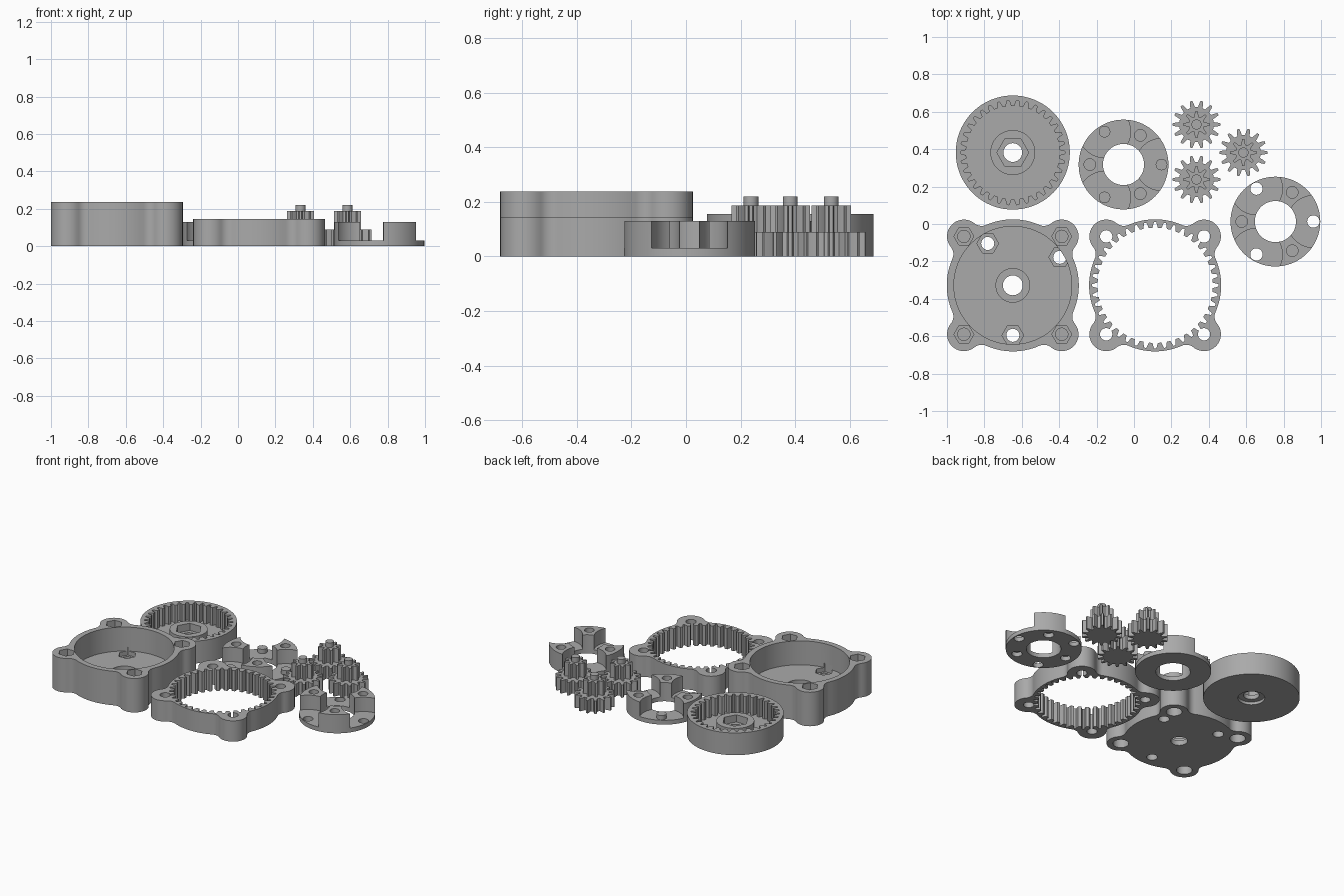
import bpy, bmesh
from math import sin, cos, pi, acos, atan2, radians

if "Cube" in bpy.data.objects:
    bpy.data.objects.remove(bpy.data.objects["Cube"])

grey = bpy.data.materials.new("plain grey")
grey.use_nodes = True
grey.diffuse_color = (0.4, 0.4, 0.4, 1)
grey.node_tree.nodes["Principled BSDF"].inputs["Base Color"].default_value = (0.4, 0.4, 0.4, 1)


def polar(r, deg):
    return r * cos(radians(deg)), r * sin(radians(deg))


def arc(c, r, a0, a1, n):
    return [(c[0] + r * cos(a0 + (a1 - a0) * i / n),
             c[1] + r * sin(a0 + (a1 - a0) * i / n)) for i in range(n + 1)]


def ring(r, c=(0, 0), n=48):
    return arc(c, r, 0, 2 * pi, n)[:-1]


def gear(n, low, high):
    # tooth profile: position along the pitch, share of the tooth height
    tooth = [(-.3, 0), (-.2, .55), (-.11, 1), (.11, 1), (.2, .55), (.3, 0)]
    return [(((low + (high - low) * h) * cos(2 * pi * (i + t) / n)),
             ((low + (high - low) * h) * sin(2 * pi * (i + t) / n)))
            for i in range(n) for t, h in tooth]


def lobed_outline(R=.353, d=.37, r=.09, f=.06):
    # circle with four filleted bolt lobes
    a, b = R + f, r + f
    phi = acos((a * a + d * d - b * b) / (2 * a * d))
    cx, cy = a * cos(phi), -a * sin(phi)
    psi = atan2(cy, cx - d)
    part = (arc((cx, cy), f, pi - phi, psi + pi, 8)
            + arc((d, 0), r, psi, -psi, 20)[1:-1]
            + arc((cx, -cy), f, -psi - pi, phi - pi, 8)
            + arc((0, 0), R, phi, pi / 2 - phi, 14)[1:-1])
    pts = []
    for k in range(4):
        t = pi / 4 + k * pi / 2
        pts += [(x * cos(t) - y * sin(t), x * sin(t) + y * cos(t)) for x, y in part]
    return pts


def prism(name, pts, z0, z1):
    bm = bmesh.new()
    low = [bm.verts.new((x, y, z0)) for x, y in pts]
    high = [bm.verts.new((x, y, z1)) for x, y in pts]
    bm.faces.new(low[::-1])
    bm.faces.new(high)
    for i in range(len(pts)):
        j = (i + 1) % len(pts)
        bm.faces.new((low[i], low[j], high[j], high[i]))
    me = bpy.data.meshes.new(name)
    bm.to_mesh(me)
    bm.free()
    ob = bpy.data.objects.new(name, me)
    bpy.context.collection.objects.link(ob)
    return ob


parts = []


def build(name, centre, base, steps):
    # start from one prism, then add or cut the others
    ob = prism(name, *base)
    tools = []
    for op, pts, z0, z1 in steps:
        tool = prism("tool", pts, z0, z1)
        tool.hide_render = True
        tools.append(tool)
        mod = ob.modifiers.new("shape", "BOOLEAN")
        mod.operation, mod.solver, mod.object = op, "EXACT", tool
    graph = bpy.context.evaluated_depsgraph_get()
    me = bpy.data.meshes.new_from_object(ob.evaluated_get(graph))
    ob.modifiers.clear()
    ob.data = me
    me.materials.clear()
    me.materials.append(grey)
    for tool in tools:
        bpy.data.objects.remove(tool)
    ob.location = (*centre, 0)
    parts.append(ob)


ADD, CUT = "UNION", "DIFFERENCE"
BOLTS = [polar(.37, a) for a in (45, 135, 225, 315)]

# Base housing: cavity, bearing seat, nut pockets and bolt holes
steps = [(CUT, ring(.315, n=80), .07, .3),
         (CUT, ring(.09), .035, .1),
         (CUT, ring(.053), -.1, .1)]
for c in ((-.134, .224), (.251, .15), (0, -.267)):
    steps += [(CUT, ring(.058, c, 6), .04, .1), (CUT, ring(.035, c, 24), -.1, .1)]
for c in BOLTS:
    steps += [(CUT, ring(.053, c, 6), .19, .3), (CUT, ring(.033, c, 24), .07, .25),
              (CUT, ring(.05, c, 24), -.1, .06)]
build("base_housing", (-.648, -.328), (lobed_outline(), 0, .237), steps)

# Fixed ring gear
steps = [(CUT, gear(40, .308, .338), -.1, .3)]
steps += [(CUT, ring(.033, c, 24), -.1, .3) for c in BOLTS]
build("fixed_ring_gear", (.113, -.328), (lobed_outline(), 0, .145), steps)

# Output cup with inner teeth and a hub
build("output_cup_gear", (-.648, .382), (ring(.305, n=80), 0, .155), [
    (CUT, gear(34, .25, .28), .03, .3),
    (ADD, ring(.12), .01, .1),
    (CUT, ring(.085, n=6), .05, .2),
    (CUT, ring(.085), -.1, .02),
    (CUT, ring(.05), -.1, .2)])

# Stepped planet gears
for i, c in enumerate(((.334, .532), (.585, .382), (.334, .238))):
    build(f"planet_gear_{i + 1}", c, (gear(14, .093, .128), 0, .09), [
        (ADD, gear(8, .043, .072), .05, .187),
        (ADD, ring(.027, n=24), .1, .22)])

# Planet carriers: plate with three posts left between the gear clearances
for name, centre in (("pin_carrier", (-.056, .318)), ("hole_carrier", (.756, .013))):
    steps = [(CUT, ring(.11), -.1, .3)]
    for a in (0, 120, 240):
        planet, post = polar(.203, a), polar(.18, a + 60)
        steps.append((CUT, ring(.139, planet), .03, .3))
        steps.append((CUT, ring(.031, post, 24), .04, .3))
        if name == "pin_carrier":
            steps.append((ADD, ring(.031, planet, 24), .01, .06))
        else:
            steps.append((CUT, ring(.033, planet, 24), -.1, .1))
            steps.append((CUT, ring(.033, post, 24), -.1, .03))
    build(name, centre, (ring(.24, n=72), 0, .13), steps)

# Smooth the round walls, keep the edges crisp
bpy.ops.object.select_all(action="DESELECT")
for ob in parts:
    ob.select_set(True)
bpy.context.view_layer.objects.active = parts[0]
bpy.ops.object.shade_smooth_by_angle(angle=radians(25))
